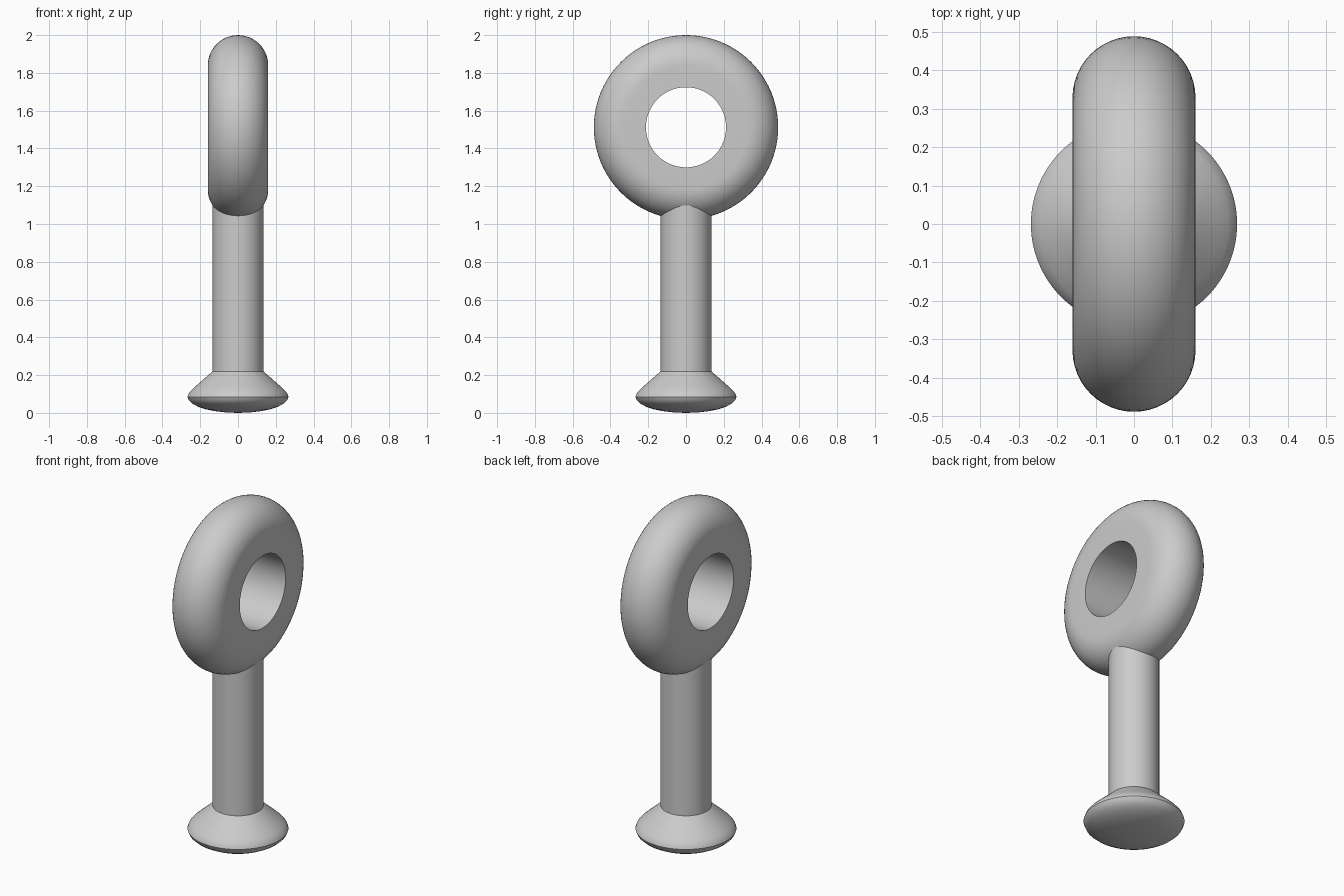
import bpy, bmesh, math
from mathutils import Matrix

cube = bpy.data.objects.get("Cube")
if cube:
    bpy.data.objects.remove(cube, do_unlink=True)

grey = bpy.data.materials.new("plain grey")
grey.use_nodes = True
colour = (0.6, 0.6, 0.6, 1)
grey.diffuse_color = colour
grey.node_tree.nodes["Principled BSDF"].inputs["Base Color"].default_value = colour


def lathe(name, profile, closed=False, steps=96, matrix=Matrix()):
    """Spin a (radius, height) profile around z, then place it."""
    bm = bmesh.new()
    verts = [bm.verts.new((r, 0, z)) for r, z in profile]
    pairs = list(zip(verts, verts[1:]))
    if closed:
        pairs.append((verts[-1], verts[0]))
    edges = [bm.edges.new(p) for p in pairs]
    bmesh.ops.spin(bm, geom=verts + edges, axis=(0, 0, 1), cent=(0, 0, 0),
                   angle=math.tau, steps=steps, use_merge=True)
    bmesh.ops.remove_doubles(bm, verts=bm.verts, dist=1e-5)
    bmesh.ops.recalc_face_normals(bm, faces=bm.faces)
    bm.transform(matrix)
    mesh = bpy.data.meshes.new(name)
    bm.to_mesh(mesh)
    bm.free()
    obj = bpy.data.objects.new(name, mesh)
    bpy.context.collection.objects.link(obj)
    mesh.materials.append(grey)
    bpy.ops.object.select_all(action="DESELECT")
    obj.select_set(True)
    bpy.context.view_layer.objects.active = obj
    bpy.ops.object.shade_smooth_by_angle(angle=math.radians(30))
    return obj


# Ring: straight bore, flat sides, half-round rim, axis along x
half, bore, rim = 0.16, 0.212, 0.328
section = [(bore, -half)]
for i in range(25):
    a = math.pi * (i / 24 - 0.5)
    section.append((rim + half * math.cos(a), half * math.sin(a)))
section.append((bore, half))
lathe("ring", section, closed=True,
      matrix=Matrix.Translation((0, 0, 1.512)) @ Matrix.Rotation(math.pi / 2, 4, "Y"))

# Shaft: runs from inside the foot up into the ring
shaft = 0.135
lathe("shaft", [(0, 0.15), (shaft, 0.15), (shaft, 1.15), (0, 1.15)], steps=48)

# Foot: cone flaring to a rounded edge over a shallow domed sole
foot = [(0, 0), (0.06, 0.002), (0.12, 0.009), (0.17, 0.019), (0.21, 0.032),
        (0.24, 0.048), (0.26, 0.066), (0.268, 0.085), (0.262, 0.102),
        (0.245, 0.122), (0.22, 0.145), (shaft, 0.22), (0, 0.22)]
lathe("foot", foot)
